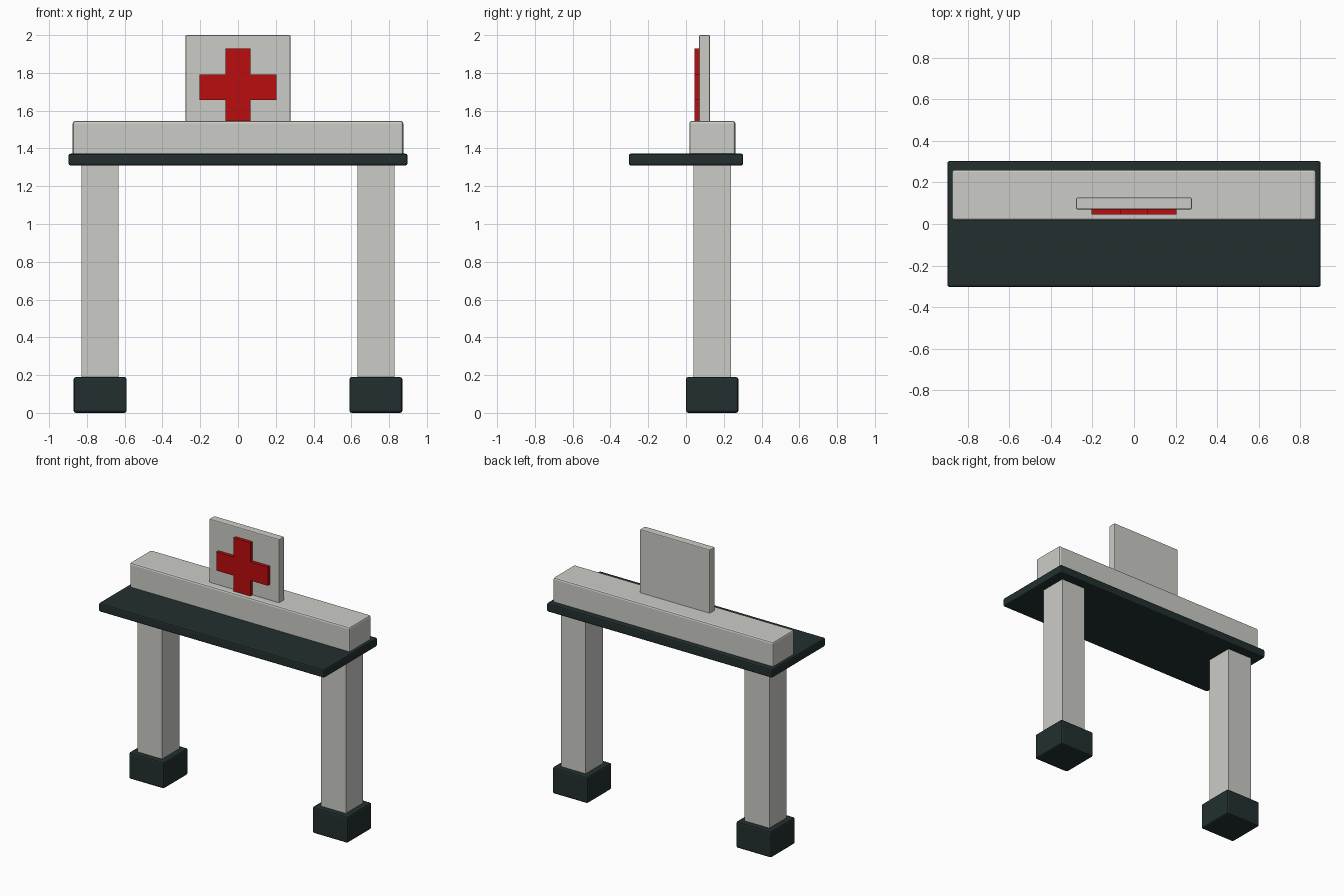
import bpy
import bmesh

cube = bpy.data.objects.get("Cube")
if cube:
    bpy.data.objects.remove(cube, do_unlink=True)


def make_material(name, rgb):
    mat = bpy.data.materials.new(name)
    mat.use_nodes = True
    colour = (*rgb, 1.0)
    mat.diffuse_color = colour
    mat.node_tree.nodes["Principled BSDF"].inputs["Base Color"].default_value = colour
    return mat


light_grey = make_material("light grey", (0.6, 0.6, 0.57))
dark_slate = make_material("dark slate", (0.016, 0.028, 0.028))
red = make_material("red", (0.5, 0.004, 0.005))


def finish(name, bm, mat, bevel=0.0):
    mesh = bpy.data.meshes.new(name)
    bmesh.ops.recalc_face_normals(bm, faces=bm.faces)
    bm.to_mesh(mesh)
    bm.free()
    mesh.materials.append(mat)
    obj = bpy.data.objects.new(name, mesh)
    bpy.context.collection.objects.link(obj)
    if bevel:
        mod = obj.modifiers.new("soft edges", "BEVEL")
        mod.width = bevel
        mod.segments = 2
    return obj


def box(name, low, high, mat, bevel=0.0):
    """Box between two opposite corners."""
    bm = bmesh.new()
    bmesh.ops.create_cube(bm, size=1.0)
    for v in bm.verts:
        v.co = [high[i] if v.co[i] > 0 else low[i] for i in range(3)]
    return finish(name, bm, mat, bevel)


# Feet and posts
for side, sign in (("left", 1), ("right", -1)):
    def span(a, b):
        return sorted((sign * a, sign * b))
    x0, x1 = span(0.59, 0.87)
    box(side + "_foot", (x0, 0.0, 0.0), (x1, 0.277, 0.19), dark_slate, 0.012)
    x0, x1 = span(0.632, 0.829)
    box(side + "_post", (x0, 0.04, 0.18), (x1, 0.237, 1.32), light_grey)

# Canopy slab, beam and sign board
box("canopy_slab", (-0.897, -0.303, 1.31), (0.897, 0.303, 1.372), dark_slate, 0.01)
box("top_beam", (-0.875, 0.018, 1.36), (0.875, 0.261, 1.545), light_grey, 0.012)
box("sign_board", (-0.278, 0.07, 1.53), (0.278, 0.127, 2.0), light_grey, 0.006)

# Raised cross on the front of the board
arm, reach, middle = 0.067, 0.205, 1.724
corner = [(arm, reach), (arm, arm), (reach, arm)]
outline = []
for _ in range(4):
    outline += corner
    corner = [(z, -x) for x, z in corner]
bm = bmesh.new()
face = bm.faces.new([bm.verts.new((x, 0.046, middle + z)) for x, z in outline])
back = bmesh.ops.extrude_face_region(bm, geom=[face])
bmesh.ops.translate(bm, vec=(0, 0.026, 0),
                    verts=[g for g in back["geom"] if isinstance(g, bmesh.types.BMVert)])
finish("cross", bm, red)
